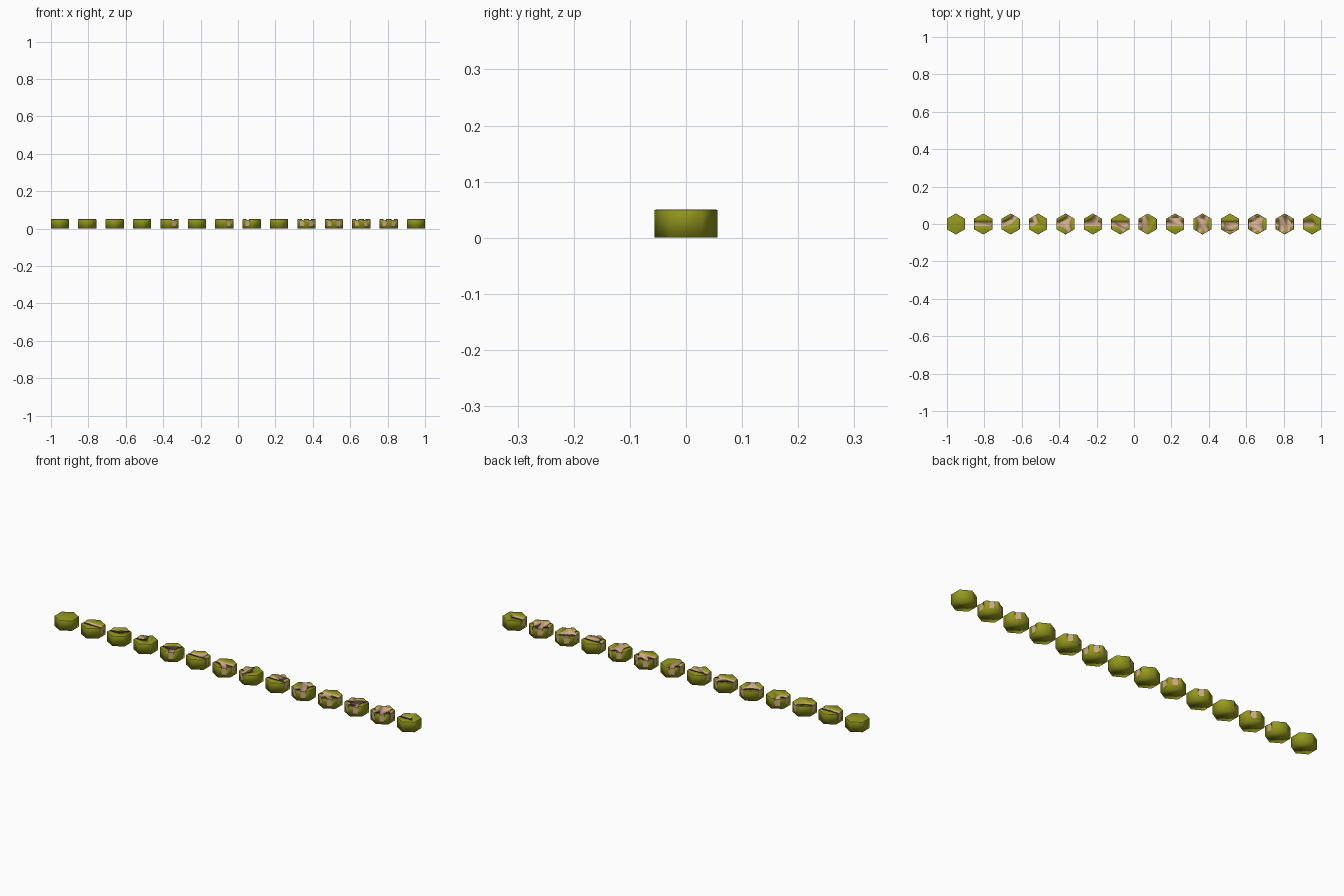
import bpy, bmesh, math
from mathutils import Vector

if "Cube" in bpy.data.objects:
    bpy.data.objects.remove(bpy.data.objects["Cube"])

R, H, STEP = 0.056, 0.05, 0.1465       # corner radius, height, tile spacing
INR = R * math.cos(math.pi / 6)
W, DEPTH = 0.0115, 0.003               # road half width, road recess

# exits of each tile, counted in 60 degree steps from +x
TILES = [(), (0, 3), (1, 3), (2, 3), (1, 3, 5), (0, 1, 3), (0, 3, 5), (2, 3, 4),
         (0, 1, 2, 3), (1, 2, 4, 5), (0, 3, 4, 5), (1, 2, 3, 4, 5),
         (0, 1, 2, 3, 4, 5), (3,)]


def material(name, col):
    m = bpy.data.materials.new(name)
    m.diffuse_color = (*col, 1)
    m.use_nodes = True
    m.node_tree.nodes["Principled BSDF"].inputs["Base Color"].default_value = m.diffuse_color
    return m


GRASS = material("olive_grass", (0.30, 0.32, 0.012))
ROAD = material("tan_road", (0.64, 0.40, 0.25))


def polar(a, r):
    return Vector((math.cos(a) * r, math.sin(a) * r))


def prism(name, pts, z0, z1, mat, bevel=0):
    bm = bmesh.new()
    low = bm.faces.new([bm.verts.new((p.x, p.y, z0)) for p in pts])
    ext = bmesh.ops.extrude_face_region(bm, geom=[low], use_keep_orig=True)
    for v in ext["geom"]:
        if isinstance(v, bmesh.types.BMVert):
            v.co.z = z1
    bmesh.ops.recalc_face_normals(bm, faces=bm.faces)
    if bevel:
        rim = [e for e in bm.edges if all(v.co.z > z1 - 1e-6 for v in e.verts)]
        bmesh.ops.bevel(bm, geom=rim, offset=bevel, segments=2, profile=0.5, affect='EDGES')
    me = bpy.data.meshes.new(name)
    bm.to_mesh(me)
    bm.free()
    me.materials.append(mat)
    ob = bpy.data.objects.new(name, me)
    bpy.context.collection.objects.link(ob)
    return ob


def road_outline(exits):
    """Road edge: two corners at each exit, curves between neighbouring exits."""
    pts, far = [], INR + 0.006
    for i, e in enumerate(exits):
        a = e * math.pi / 3
        b = exits[(i + 1) % len(exits)] * math.pi / 3
        gap = (b - a) % math.tau or math.tau
        d, side = polar(a, 1), polar(a + math.pi / 2, W)
        d2, side2 = polar(b, 1), polar(b + math.pi / 2, W)
        pts += [d * far - side, d * far + side]
        if len(exits) == 1:            # rounded dead end
            pts += [polar(a + math.pi / 2 + math.pi * k / 8, W * 1.1) for k in range(9)]
            continue
        p, q = d * INR * 0.95 + side, d2 * INR * 0.95 - side2
        c = polar(a + gap / 2, W / math.sin(gap / 2))
        pts += [p * (1 - t) ** 2 + c * 2 * t * (1 - t) + q * t * t for t in (k / 6 for k in range(7))]
    return pts


for n, exits in enumerate(TILES):
    hexagon = [polar(math.pi / 6 + k * math.pi / 3, R) for k in range(6)]
    tile = prism(f"hex_tile_{n + 1}", hexagon, 0, H, GRASS, 0.0015)
    if exits:
        # sunken road
        tile.data.materials.append(ROAD)
        cutter = prism("road_cutter", road_outline(exits), H - DEPTH, H + 0.01, ROAD)
        mod = tile.modifiers.new("road", 'BOOLEAN')
        mod.operation, mod.solver, mod.object = 'DIFFERENCE', 'EXACT', cutter
        mod.material_mode = 'TRANSFER'
        bpy.context.view_layer.objects.active = tile
        bpy.ops.object.modifier_apply(modifier="road")
        bpy.data.objects.remove(cutter)
    # soft shading over the whole tile; road walls stay grass coloured
    for f in tile.data.polygons:
        f.use_smooth = True
        if f.material_index and f.normal.z < 0.5:
            f.material_index = 0
    tile.location.x = (n - 6.5) * STEP
    # road edge continuing down the tile side
    for e in exits:
        a = e * math.pi / 3
        d, s = polar(a, 1), polar(a + math.pi / 2, W)
        strip = [d * (INR - 0.002) - s, d * (INR + 0.0002) - s, d * (INR + 0.0002) + s, d * (INR - 0.002) + s]
        band = prism(f"road_side_{n + 1}_{e}", strip, 0.014, H - DEPTH, ROAD)
        band.location.x = tile.location.x
